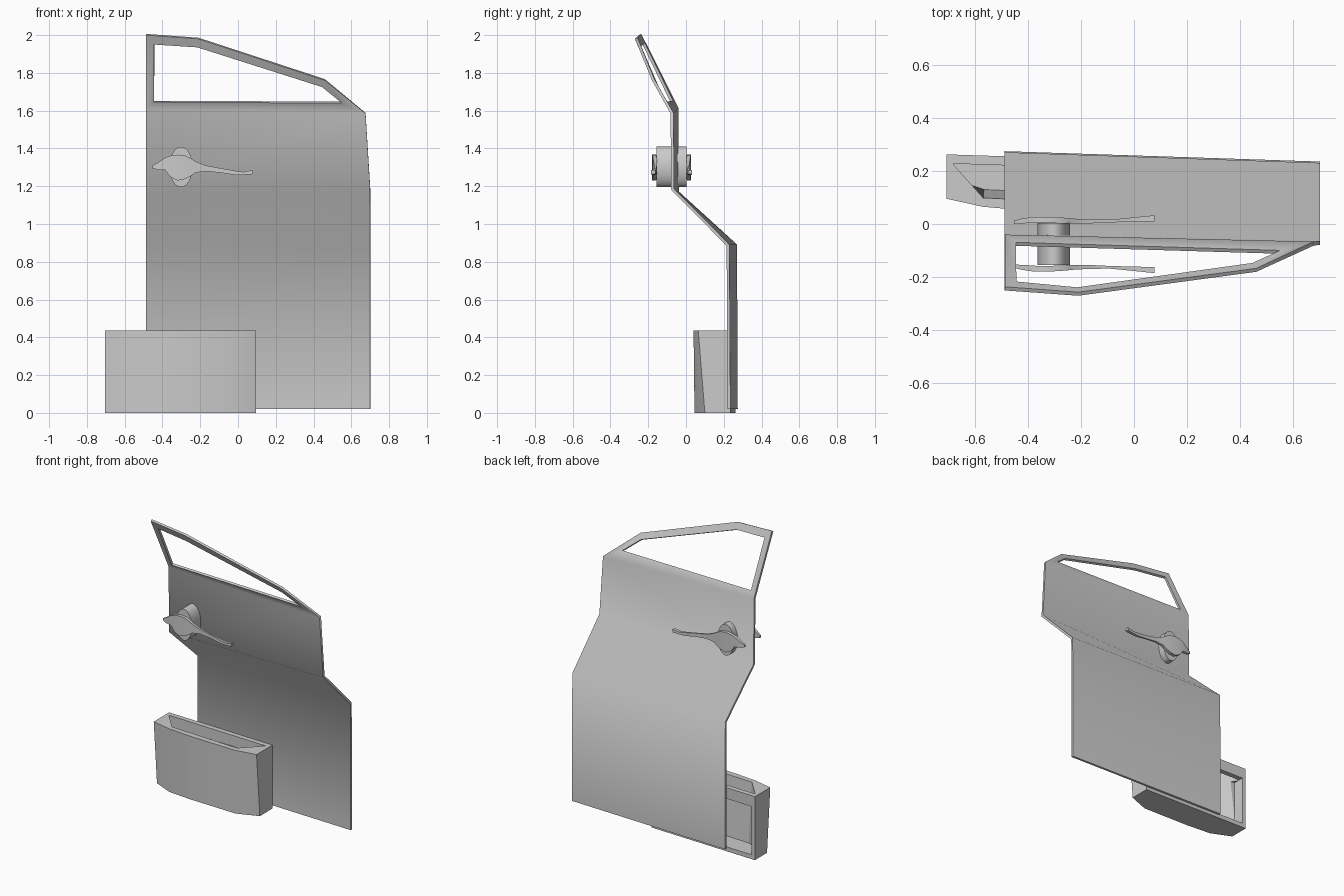
import bpy, bmesh, math

if "Cube" in bpy.data.objects:
    bpy.data.objects.remove(bpy.data.objects["Cube"])


def make(name, verts, faces, angle=None):
    me = bpy.data.meshes.new(name)
    bm = bmesh.new()
    vs = [bm.verts.new(v) for v in verts]
    for f in faces:
        bm.faces.new([vs[i] for i in f])
    bmesh.ops.recalc_face_normals(bm, faces=bm.faces)
    bm.to_mesh(me)
    bm.free()
    ob = bpy.data.objects.new(name, me)
    bpy.context.collection.objects.link(ob)
    if angle:
        smooth(ob, angle)
    return ob


def activate(ob):
    bpy.ops.object.select_all(action='DESELECT')
    ob.select_set(True)
    bpy.context.view_layer.objects.active = ob


def smooth(ob, angle):
    activate(ob)
    bpy.ops.object.shade_smooth_by_angle(angle=math.radians(angle))


def loft(name, low, z0, high, z1):
    n = len(low)
    verts = [(x, y, z0) for x, y in low] + [(x, y, z1) for x, y in high]
    faces = [(i, (i + 1) % n, n + (i + 1) % n, n + i) for i in range(n)]
    return make(name, verts, faces + [tuple(range(n)), tuple(range(n, 2 * n))])


def cut(ob, cutter):
    cutter.hide_render = True
    m = ob.modifiers.new("cut", 'BOOLEAN')
    m.operation, m.solver, m.object = 'DIFFERENCE', 'EXACT', cutter
    activate(ob)
    bpy.ops.object.modifier_apply(modifier=m.name)
    bpy.data.objects.remove(cutter)


# Door skin: folded panel rows, then a ring of quads around the window
T = 0.015
L, R = -0.487, 0.70
rows = [(L, .259, .02), (R, .22, .02),
        (L, .255, .885), (R, .215, .885),
        (L, -.052, 1.165), (R, -.078, 1.18)]
outer = [(L, -.055, 1.61), (L, -.25, 2.0), (-.21, -.27, 1.98),
         (.46, -.18, 1.76), (.675, -.082, 1.585)]
inner = [(-.445, -.082, 1.645), (-.445, -.23, 1.95), (-.215, -.252, 1.935),
         (.445, -.16, 1.725), (.55, -.112, 1.64)]
faces = [(0, 1, 3, 2), (2, 3, 5, 4), (4, 5, 10, 6)]
faces += [(6 + i, 6 + (i + 1) % 5, 11 + (i + 1) % 5, 11 + i) for i in range(5)]
door = make("door_panel", rows + outer + inner, faces)
if door.data.polygons[0].normal.y > 0:
    door.data.flip_normals()
m = door.modifiers.new("thickness", 'SOLIDIFY')
m.thickness, m.offset, m.use_even_offset = T, -1, True
activate(door)
bpy.ops.object.modifier_apply(modifier=m.name)
smooth(door, 60)
# Sharp fold at the waist
sharp = door.data.attributes.get("sharp_edge") or door.data.attributes.new("sharp_edge", 'BOOLEAN', 'EDGE')
for e in door.data.edges:
    if all(1.13 < door.data.vertices[v].co.z < 1.22 for v in e.vertices):
        sharp = door.data.attributes["sharp_edge"]
        sharp.data[e.index].value = True

# Storage pocket: tapered tray, open top, open back under a rear bar
low = [(-.705, .262), (-.705, .13), (-.57, .07), (-.4, .055), (-.05, .045), (.095, .10), (.095, .236)]
high = [(-.705, .262), (-.705, .095), (-.57, .065), (-.4, .05), (-.05, .04), (.095, .065), (.095, .236)]
pocket = loft("storage_pocket", low, 0, high, .435)
c_low = [(-.68, .227), (-.68, .17), (-.565, .13), (-.06, .105), (.065, .14), (.065, .203)]
c_high = [(-.68, .227), (-.678, .222), (-.567, .098), (-.06, .075), (.063, .198), (.065, .203)]
cut(pocket, loft("cavity_cutter", c_low, .03, c_high, .437))
back = [(-.68, .18), (.065, .17), (.065, .4), (-.68, .4)]
cut(pocket, loft("back_cutter", back, .03, back, .36))
smooth(pocket, 20)

# Oval handle boss passing through the door
MID = -.076
bpy.ops.mesh.primitive_cylinder_add(vertices=32, radius=1, depth=1,
                                    location=(-.302, MID, 1.302),
                                    rotation=(math.pi / 2, 0, 0))
boss = bpy.context.object
boss.name = "handle_boss"
boss.scale = (.061, .107, .158)
smooth(boss, 40)

# Lever handles: x, top z, bottom z, outer and inner distance from door middle
stations = [(-.452, 1.31, 1.295, .088, .076), (-.425, 1.325, 1.287, .096, .078),
            (-.385, 1.352, 1.285, .102, .08), (-.36, 1.361, 1.25, .103, .082),
            (-.32, 1.367, 1.23, .103, .082), (-.28, 1.362, 1.238, .101, .08),
            (-.245, 1.345, 1.257, .098, .079), (-.225, 1.332, 1.272, .096, .078),
            (-.17, 1.31, 1.279, .093, .078), (-.09, 1.295, 1.271, .092, .082),
            (-.01, 1.281, 1.259, .1, .084), (.03, 1.276, 1.26, .104, .085),
            (.078, 1.285, 1.264, .109, .086)]
for name, side in (("outer_handle", -1), ("inner_handle", 1)):
    verts, faces = [], []
    for x, zt, zb, o, i in stations:
        verts += [(x, MID + side * o, zt), (x, MID + side * o, zb),
                  (x, MID + side * i, zb), (x, MID + side * i, zt)]
    for s in range(len(stations) - 1):
        a = 4 * s
        faces += [(a + k, a + (k + 1) % 4, a + 4 + (k + 1) % 4, a + 4 + k) for k in range(4)]
    n = len(verts)
    make(name, verts, faces + [(0, 1, 2, 3), (n - 4, n - 3, n - 2, n - 1)], 40)
